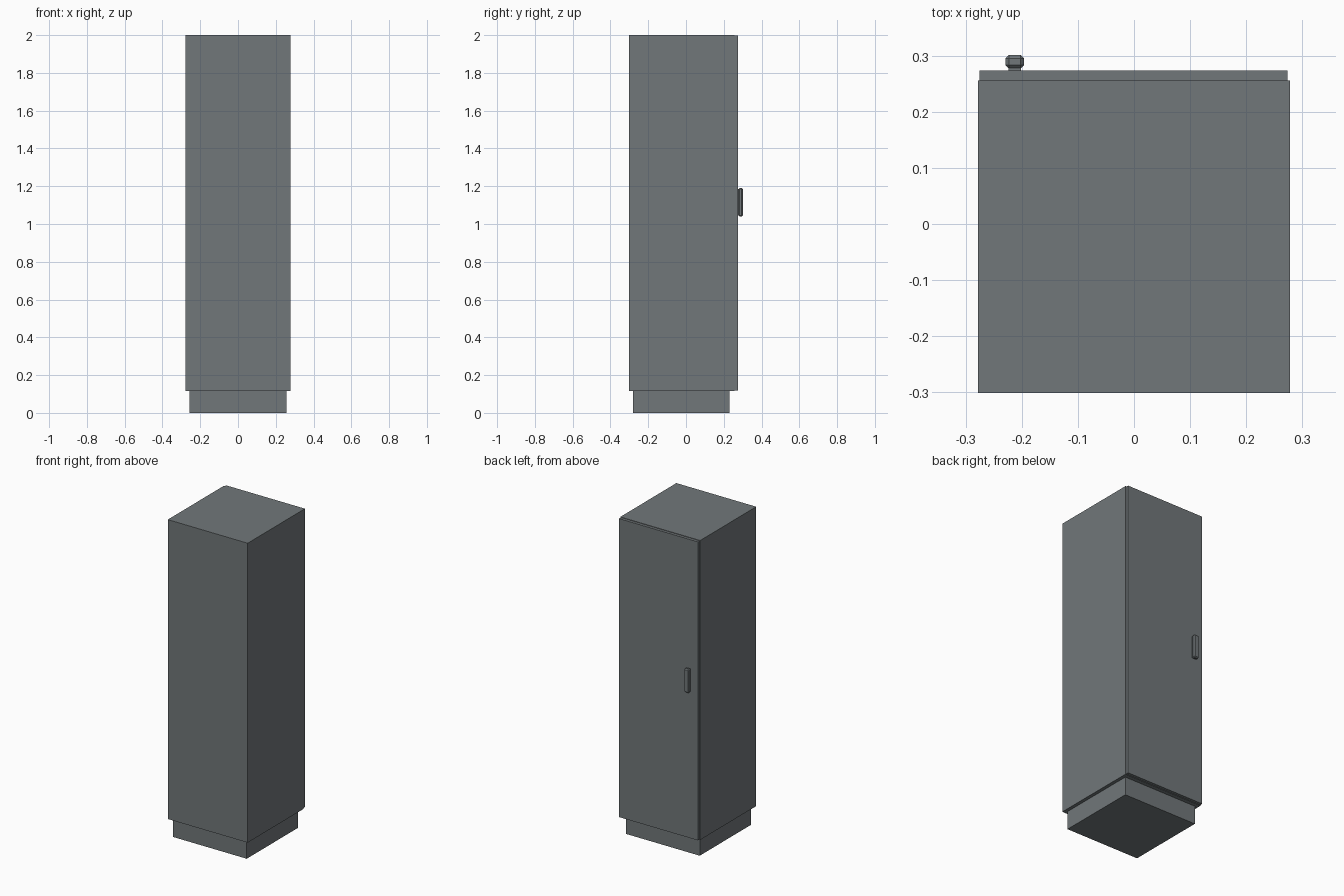
import bpy, bmesh
from mathutils import Vector

if "Cube" in bpy.data.objects:
    bpy.data.objects.remove(bpy.data.objects["Cube"])

grey = bpy.data.materials.new("slate_grey")
grey.diffuse_color = (0.165, 0.185, 0.193, 1)
grey.use_nodes = True
grey.node_tree.nodes["Principled BSDF"].inputs["Base Color"].default_value = grey.diffuse_color


def box(name, lo, hi, bevel=0.0):
    """Box between two corners, optionally with chamfered edges."""
    bm = bmesh.new()
    bmesh.ops.create_cube(bm, size=1)
    lo, hi = Vector(lo), Vector(hi)
    for v in bm.verts:
        v.co = Vector([(lo[i] + hi[i]) / 2 + v.co[i] * (hi[i] - lo[i]) for i in range(3)])
    if bevel:
        bmesh.ops.bevel(bm, geom=bm.edges[:], offset=bevel, segments=1,
                        affect='EDGES', profile=0.5)
    mesh = bpy.data.meshes.new(name)
    bm.to_mesh(mesh)
    bm.free()
    mesh.materials.append(grey)
    ob = bpy.data.objects.new(name, mesh)
    bpy.context.collection.objects.link(ob)
    return ob


# Recessed plinth and main cabinet
box("plinth", (-0.257, -0.28, 0), (0.257, 0.23, 0.115))
box("cabinet_body", (-0.278, -0.301, 0.115), (0.278, 0.256, 2.0))

# Door on the +y side, slightly inset from the body outline
box("door", (-0.275, 0.256, 0.118), (0.274, 0.274, 1.997))

# Chamfered handle bar on a narrower mounting plate
box("handle_mount", (-0.224, 0.273, 1.045), (-0.201, 0.280, 1.185))
box("handle_bar", (-0.229, 0.277, 1.04), (-0.196, 0.301, 1.19), bevel=0.006)
